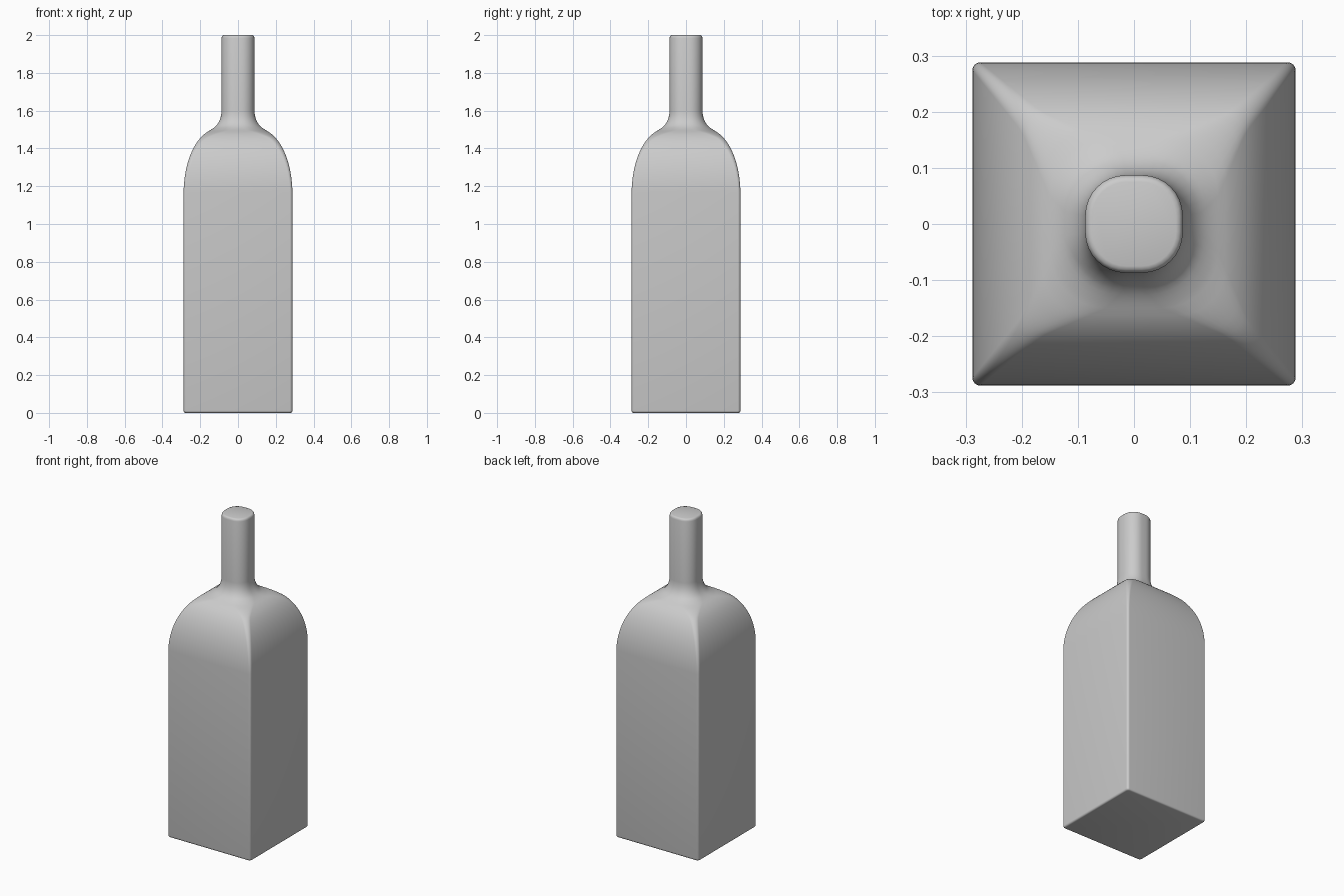
import bpy, bmesh, math

if "Cube" in bpy.data.objects:
    bpy.data.objects.remove(bpy.data.objects["Cube"])

W, N = 0.288, 0.087  # half widths of body and neck


def bezier(a, b, c, d, n):
    out = []
    for i in range(1, n + 1):
        t = i / n
        k = ((1 - t) ** 3, 3 * t * (1 - t) ** 2, 3 * t * t * (1 - t), t ** 3)
        out.append(tuple(sum(w * p[j] for w, p in zip(k, (a, b, c, d))) for j in (0, 1)))
    return out


def corner_radius(w):
    # tight corners on the body, nearly round at the neck
    keys = [(0.0, 0.0), (0.087, 0.072), (0.12, 0.10), (0.15, 0.10), (0.20, 0.035), (0.288, 0.014)]
    for (a, ra), (b, rb) in zip(keys, keys[1:]):
        if w <= b:
            return ra + (rb - ra) * (w - a) / (b - a)
    return keys[-1][1]


def ring(bm, w, z, r, seg=8):
    # rounded square cross-section
    verts = []
    for q in range(4):
        mid = math.pi / 4 + q * math.pi / 2
        cx = math.copysign(w - r, math.cos(mid))
        cy = math.copysign(w - r, math.sin(mid))
        for i in range(seg + 1):
            a = q * math.pi / 2 + i / seg * math.pi / 2
            verts.append(bm.verts.new((cx + r * math.cos(a), cy + r * math.sin(a), z)))
    return verts


# Side profile: rounded foot, straight body, shoulder, neck, rounded lip
profile = [(W - 0.010, 0.0), (W - 0.005, 0.0015), (W - 0.0015, 0.005), (W, 0.012), (W, 1.17)]
profile += bezier((W, 1.17), (0.285, 1.32), (0.235, 1.45), (0.15, 1.495), 20)
profile += bezier((0.15, 1.495), (0.115, 1.515), (0.09, 1.54), (N, 1.60), 12)
profile += [(N, 1.985), (N - 0.002, 1.993), (N - 0.006, 1.998), (N - 0.012, 2.0)]

# Bottle: loft the cross-sections and cap both ends
bm = bmesh.new()
rings = [ring(bm, w, z, corner_radius(w)) for w, z in profile]
for lo, hi in zip(rings, rings[1:]):
    n = len(lo)
    for i in range(n):
        j = (i + 1) % n
        bm.faces.new((lo[i], lo[j], hi[j], hi[i]))
bm.faces.new(rings[0][::-1])
bm.faces.new(rings[-1])
bmesh.ops.recalc_face_normals(bm, faces=bm.faces)

mesh = bpy.data.meshes.new("bottle")
bm.to_mesh(mesh)
bm.free()
bottle = bpy.data.objects.new("bottle", mesh)
bpy.context.collection.objects.link(bottle)
bpy.context.view_layer.objects.active = bottle
bottle.select_set(True)
bpy.ops.object.shade_smooth_by_angle(angle=math.radians(40))
